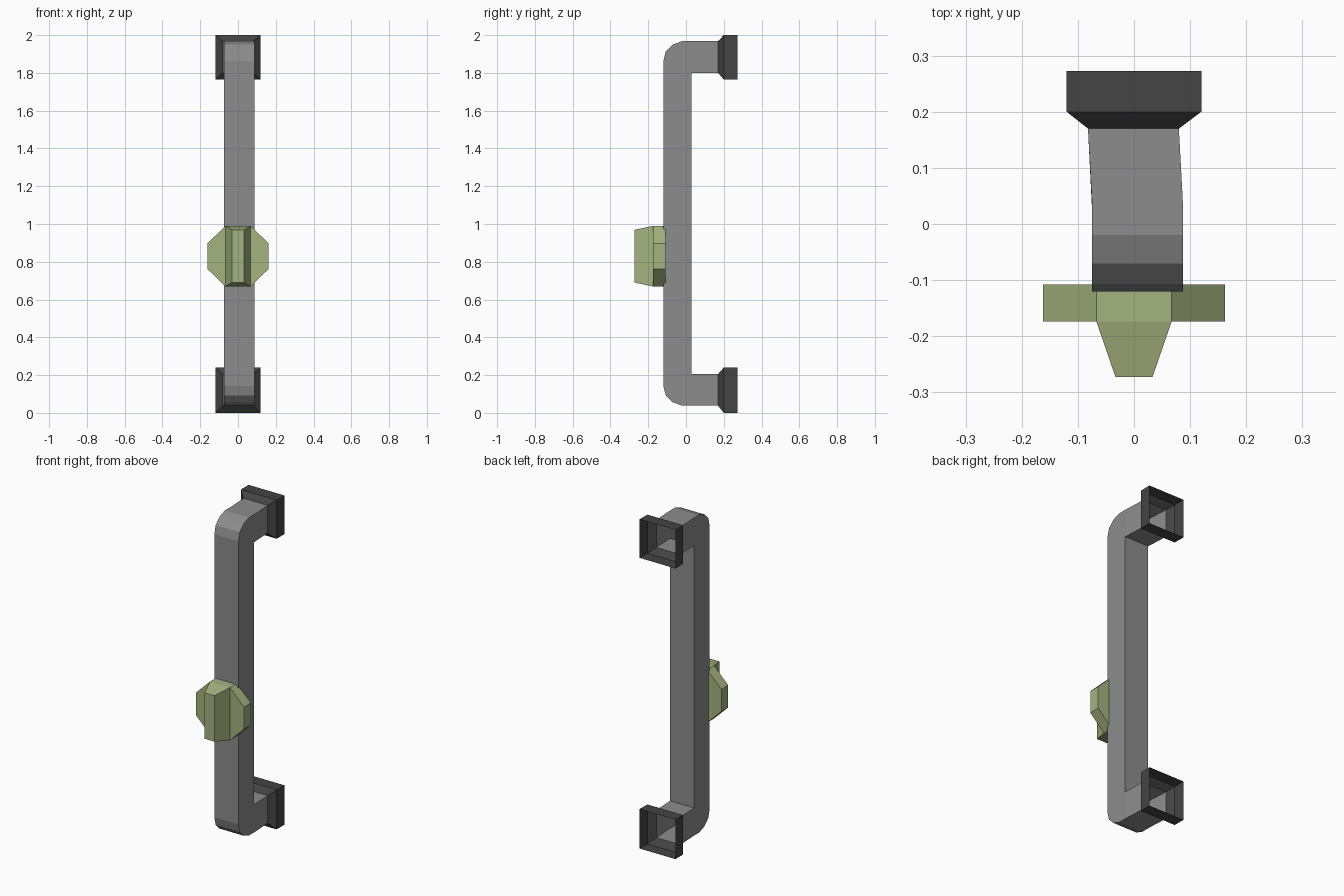
import bpy, bmesh

if "Cube" in bpy.data.objects:
    bpy.data.objects.remove(bpy.data.objects["Cube"])


def material(name, rgb):
    m = bpy.data.materials.new(name)
    m.diffuse_color = (*rgb, 1.0)
    m.use_nodes = True
    m.node_tree.nodes["Principled BSDF"].inputs["Base Color"].default_value = m.diffuse_color
    return m


GREY = material("pipe grey", (0.265, 0.265, 0.265))
DARK = material("dark metal", (0.058, 0.058, 0.058))
GREEN = material("valve green", (0.37, 0.45, 0.21))


def finish(bm, name, mat):
    bmesh.ops.recalc_face_normals(bm, faces=bm.faces)
    me = bpy.data.meshes.new(name)
    bm.to_mesh(me)
    bm.free()
    me.materials.append(mat)
    ob = bpy.data.objects.new(name, me)
    bpy.context.collection.objects.link(ob)


def loft(bm, rings):
    """Join rings of points with quads; repeated points collapse to triangles."""
    loops = [[bm.verts.new(p) for p in r] for r in rings]
    for a, b in zip(loops, loops[1:]):
        n = len(a)
        for i in range(n):
            j = (i + 1) % n
            bm.faces.new((a[i], a[j], b[j], b[i]))
    return loops


# Square pipe: each section is (outer y, outer z, inner y, inner z, x centre)
top_half = [
    (0.17, 1.968, 0.17, 1.80, -0.001),
    (0.04, 1.968, 0.03, 1.80, 0.006),
    (-0.02, 1.968, 0.03, 1.80, 0.006),
    (-0.07, 1.95, 0.03, 1.80, 0.006),
    (-0.107, 1.913, 0.03, 1.80, 0.006),
    (-0.12, 1.863, 0.03, 1.80, 0.006),
]
bottom_half = [(a, 2.006 - b, c, 2.006 - d, x)
               for a, b, c, d, x in reversed(top_half)]
HALF = 0.081
rings = [[(x - HALF, oy, oz), (x + HALF, oy, oz), (x + HALF, iy, iz), (x - HALF, iy, iz)]
         for oy, oz, iy, iz, x in top_half + bottom_half]
bm = bmesh.new()
loft(bm, rings)
bmesh.ops.remove_doubles(bm, verts=bm.verts, dist=1e-5)
finish(bm, "pipe", GREY)


# Flared wall flanges, open at the back so the hollow pipe shows
def rect(x0, x1, y, z0, z1):
    return [(x0, y, z0), (x1, y, z0), (x1, y, z1), (x0, y, z1)]


for name, pz, fz in (("top_flange", (1.80, 1.968), (1.765, 2.0)),
                     ("bottom_flange", (0.038, 0.206), (0.0, 0.24))):
    bm = bmesh.new()
    loft(bm, [rect(-0.082, 0.08, 0.17, *pz),
              rect(-0.12, 0.12, 0.20, *fz),
              rect(-0.12, 0.12, 0.273, *fz)])
    finish(bm, name, DARK)

# Valve handle: octagonal plate with a tapered grip on its front
octagon = [(-0.067, 0.99), (-0.162, 0.897), (-0.162, 0.762), (-0.067, 0.669),
           (0.067, 0.669), (0.162, 0.762), (0.162, 0.897), (0.067, 0.99)]
bm = bmesh.new()
back, front = loft(bm, [[(x, y, z) for x, z in octagon] for y in (-0.108, -0.174)])
bm.faces.new(back)
bm.faces.new(front[:4])
bm.faces.new(front[4:])
base = [front[i] for i in (3, 4, 7, 0)]
tip = [bm.verts.new(p) for p in rect(-0.033, 0.033, -0.273, 0.69, 0.969)]
for i in range(4):
    j = (i + 1) % 4
    bm.faces.new((base[i], base[j], tip[j], tip[i]))
bm.faces.new(tip)
finish(bm, "valve_handle", GREEN)
